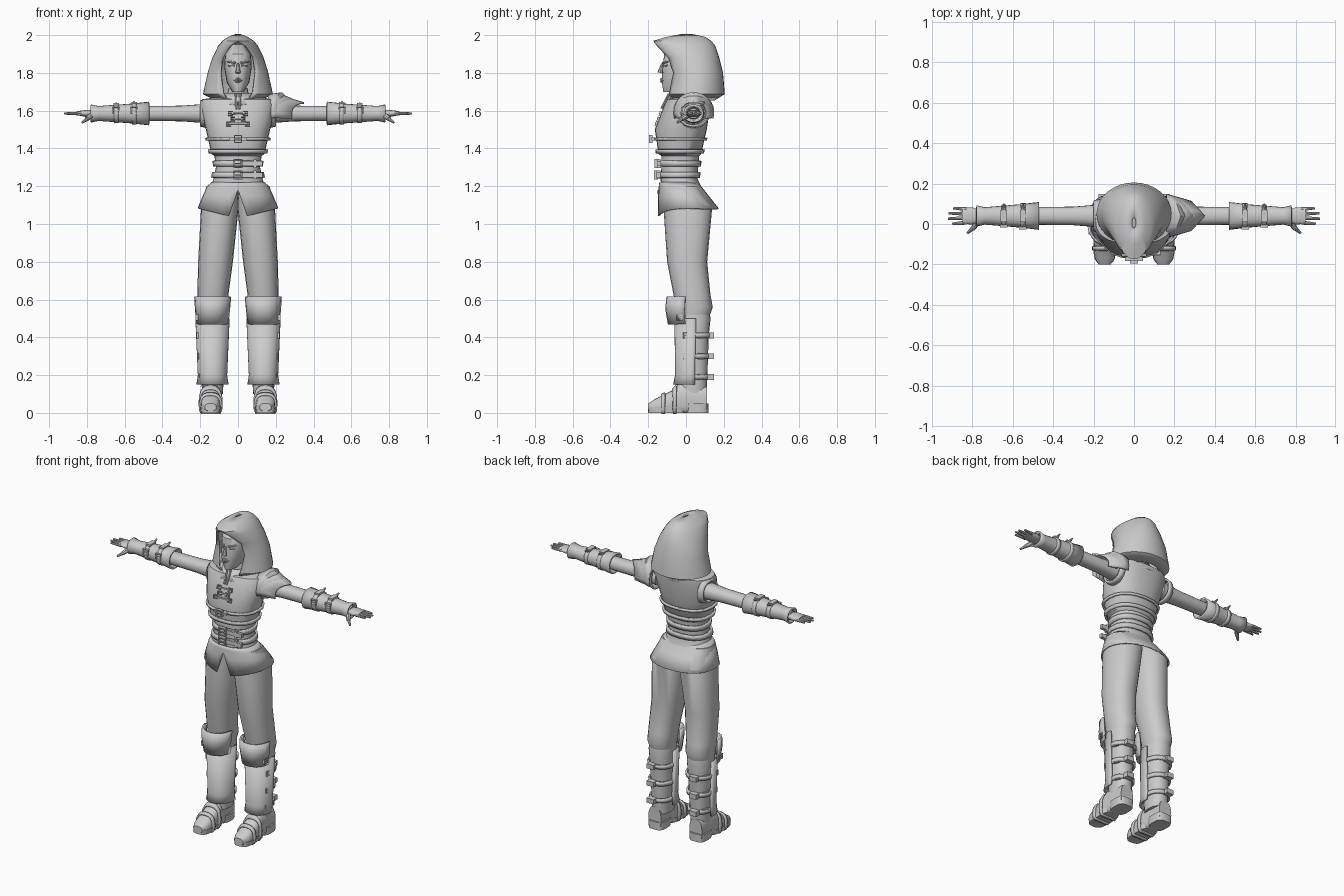
import bpy, bmesh, math
from mathutils import Matrix, Vector

if "Cube" in bpy.data.objects:
    bpy.data.objects.remove(bpy.data.objects["Cube"])

grey = bpy.data.materials.new("plain_grey")
grey.use_nodes = True
grey.diffuse_color = (0.6, 0.6, 0.6, 1)
grey.node_tree.nodes["Principled BSDF"].inputs["Base Color"].default_value = grey.diffuse_color

FRONT, OUTWARD, UP = Vector((0, -1, 0)), Vector((1, 0, 0)), Vector((0, 0, 1))
ARM_Y, ARM_Z, FOOT_X = 0.04, 1.585, 0.145
parts = []


def finish(name, bm, mirror=False, thick=0):
    """Turn a bmesh into a finished part, optionally thickened and mirrored."""
    bmesh.ops.remove_doubles(bm, verts=bm.verts, dist=0.0005)
    bmesh.ops.recalc_face_normals(bm, faces=bm.faces)
    mesh = bpy.data.meshes.new(name)
    bm.to_mesh(mesh)
    bm.free()
    mesh.materials.append(grey)
    part = bpy.data.objects.new(name, mesh)
    bpy.context.collection.objects.link(part)
    if thick:
        solid = part.modifiers.new("thickness", "SOLIDIFY")
        solid.thickness, solid.offset = thick, 0
    if mirror:
        part.modifiers.new("mirror", "MIRROR")
    parts.append(part)


def loft(name, stations, axis="z", centre=0, sides=20, gap=0, facing=1, square=0.9,
         mirror=False, thick=0, shape=None):
    """Skin ovals given as (position, half width, low edge, high edge, optional gap in degrees)."""
    bm = bmesh.new()
    rows = []
    for position, half, low, high, *own_gap in stations:
        middle = centre(position) if callable(centre) else centre
        opening = math.radians(own_gap[0] if own_gap else gap)
        row = []
        for i in range(sides + 1):
            turn = opening + (math.tau - 2 * opening) * i / sides
            s, c = math.sin(turn), -facing * math.cos(turn)
            across = middle + half * math.copysign(abs(s) ** square, s)
            along = (low + high) / 2 + (high - low) / 2 * math.copysign(abs(c) ** square, c)
            co = Vector({"x": (position, across, along),
                         "y": (across, position, along),
                         "z": (across, along, position)}[axis])
            row.append(bm.verts.new(shape(co) if shape else co))
        rows.append(row)
    for below, above in zip(rows, rows[1:]):
        for i in range(sides):
            bm.faces.new((below[i], below[i + 1], above[i + 1], above[i]))
    if not thick:
        bm.faces.new(rows[0][:-1])
        bm.faces.new(rows[-1][:-1])
    finish(name, bm, mirror, thick)


def section(profile, position, grow=0):
    """Station of a profile at any position, enlarged on all sides."""
    for a, b in zip(profile, profile[1:]):
        if min(a[0], b[0]) <= position <= max(a[0], b[0]):
            t = (position - a[0]) / (b[0] - a[0])
            half, low, high = (p + (q - p) * t for p, q in zip(a[1:], b[1:]))
            return position, half + grow, low - grow, high + grow


def wrap(name, profile, position, width, grow=0.008, **options):
    """Strap lying around a profiled part."""
    edges = (position - width / 2, position + width / 2)
    loft(name, [section(profile, p, grow) for p in edges], thick=0.012, **options)


def sleeve(name, stations, **options):
    """Tube around the arm axis from (x, radius) pairs."""
    loft(name, [(x, r, ARM_Z - r * 0.9, ARM_Z + r * 0.9) for x, r in stations],
         axis="x", centre=ARM_Y, mirror=True, **options)


def rod(name, start, end, base, tip, mirror=True):
    """Tapered rod between two points."""
    start, end = Vector(start), Vector(end)
    turn = (end - start).to_track_quat("Z", "Y").to_matrix().to_4x4()
    bm = bmesh.new()
    bmesh.ops.create_cone(bm, cap_ends=True, segments=8, radius1=base, radius2=tip,
                          depth=(end - start).length,
                          matrix=Matrix.Translation((start + end) / 2) @ turn)
    finish(name, bm, mirror)


def plates(name, at, normal, items, depth=0.02, mirror=False):
    """Boxes of (x, y, width, height) lying on a plane that faces the normal."""
    place = Matrix.Translation(at) @ Vector(normal).to_track_quat("Z", "Y").to_matrix().to_4x4()
    bm = bmesh.new()
    for x, y, width, height in items:
        bmesh.ops.create_cube(bm, size=1, matrix=place @ Matrix.Translation((x, y, 0))
                              @ Matrix.Diagonal((width, height, depth, 1)))
    finish(name, bm, mirror)


def buckle(name, at, normal, size=0.014, mirror=False):
    """Square buckle frame with a prong."""
    bar, span = size / 3, size * 2
    posts = [(side * size, 0, bar, span + bar) for side in (-1, 1)]
    rails = [(0, side * size, span, bar) for side in (-1, 0, 1)]
    plates(name, at, normal, posts + rails, size, mirror)


# Hood: rings open at the face and closing towards the peak
loft("hood", [(1.66, .12, -.09, .15, 28), (1.69, .18, -.1, .2, 25), (1.8, .155, -.09, .19, 36),
              (1.88, .13, -.12, .17, 38), (1.94, .1, -.16, .15, 24), (1.965, .08, -.17, .13, 0),
              (1.985, .05, -.1, .1), (2, .01, -.02, .03)], sides=28, square=1, thick=0.012)

# Head and face
loft("head", [(1.7, .03, -.12, .03), (1.75, .06, -.128, .07), (1.83, .073, -.124, .1),
              (1.9, .068, -.115, .09), (1.95, .03, -.05, .05)])
rod("nose", (0, -.125, 1.85), (0, -.138, 1.8), .006, .014, mirror=False)
for height in (1.755, 1.767):
    rod("lip", (0, -.13, height), (.024, -.118, 1.76), .008, .004)
rod("brow", (.014, -.122, 1.853), (.056, -.096, 1.86), .007, .004)
rod("eye", (.018, -.118, 1.838), (.05, -.1, 1.84), .007, .005)
loft("neck", [(1.62, .07, -.06, .08), (1.72, .05, -.05, .06)])
loft("collar", [(1.63, .11, -.115, .13), (1.69, .07, -.075, .1)], thick=0.012)

# Torso: vest with a stepped hem over a narrow waist
TORSO = [(1.18, .15, -.13, .09), (1.24, .13, -.135, .06), (1.3, .117, -.13, .065),
         (1.36, .125, -.13, .07), (1.37, .14, -.145, .08), (1.5, .17, -.165, .11),
         (1.63, .2, -.115, .13), (1.66, .19, -.1, .13), (1.67, .12, -.07, .11)]
loft("torso", TORSO, sides=28, square=0.85)


def torso_front(height, lift=0, x=0):
    return Vector((x, section(TORSO, height, lift)[2], height))


# Belts and chest strap with buckles
for height in (1.26, 1.32):
    wrap("belt", TORSO, height, 0.03, square=0.85)
    buckle("belt_buckle", torso_front(height, 0.025), FRONT, 0.021)
    plates("belt_tail", torso_front(height, 0.012, 0.07), FRONT, [(0, 0, .12, .026), (.02, 0, .014, .045)])
wrap("chest_strap", TORSO, 1.45, 0.014, square=0.85)
wrap("vest_hem", TORSO, 1.385, 0.02, square=0.85)
buckle("chest_buckle", torso_front(1.45, 0.03), FRONT, 0.018)
plates("chest_buckle_tongue", torso_front(1.45, 0.015), FRONT, [(0, 0, .09, .014)])

# Chest clasps in a staggered pattern and the throat fastening
for height, x in ((1.585, .04), (1.555, .028), (1.53, .05)):
    buckle("chest_clasp", torso_front(height, 0.004, x), FRONT + UP * 0.3, 0.011, mirror=True)
    plates("clasp_strap", torso_front(height), FRONT + UP * 0.3, [(0, 0, x * 2, .008)])
rod("throat_lace", (.008, -.13, 1.61), (.012, -.09, 1.69), .006, .006)


# Skirt with a split at the front and a slanted hem
def cut_hem(co):
    if abs(co.x) < 0.01 and co.y < 0:
        co.z = max(co.z, 1.18)
    elif co.z < 1.1:
        co.z = 1.08 if co.y > 0.05 else 1.03 + abs(co.x) / 4
    return co


loft("skirt", [(1.22, .135, -.138, .065), (1.2, .158, -.14, .075), (1.15, .182, -.142, .115),
               (1.05, .21, -.146, .17)], sides=32, thick=0.008, shape=cut_hem)


# Trousers
def leg_axis(height):
    return 0.135 - 0.08 * max(0, height - 0.6)


loft("trouser_leg", [(1.2, .08, -.11, .06), (1.1, .1, -.12, .14), (.8, .092, -.1, .112),
                     (.62, .082, -.065, .13), (.56, .08, -.055, .142), (.5, .07, -.045, .12)],
     centre=leg_axis, mirror=True)

# Boots with shin guards, knee guards and side straps
BOOT = [(.53, .072, -.045, .125), (.5, .075, -.045, .13), (.4, .07, -.04, .12), (.1, .055, -.04, .11)]
on_leg = {"centre": leg_axis, "mirror": True}
loft("boot_shaft", BOOT, **on_leg)
loft("shin_guard", [section(BOOT, height, grow) for height, grow in ((.5, .01), (.2, .012), (.15, .022))],
     gap=85, facing=-1, thick=0.012, **on_leg)
loft("knee_guard", [(.47, .08, -.09, .12), (.55, .088, -.104, .13), (.615, .093, -.098, .13)],
     sides=10, gap=98, facing=-1, thick=0.012, **on_leg)
buckle("knee_stud", (.218, -.035, .505), OUTWARD, mirror=True)
for height in (.41, .3, .19):
    wrap("boot_strap", BOOT, height, 0.024, **on_leg)
    edge = leg_axis(height) + section(BOOT, height)[1]
    for y in (0, .08):
        buckle("boot_buckle", (edge + .006 - y / 10, y, height), OUTWARD - FRONT * y * 6, mirror=True)
    plates("boot_strap_tail", (.15, .132, height), -FRONT, [(0, 0, .05, .03)], 0.035, mirror=True)


# Feet, flattened against the ground
def grounded(co):
    co.z = max(co.z, 0)
    return co


FOOT = [(-.2, .03, .01, .05), (-.17, .05, -.02, .07), (-.07, .054, -.02, .12),
        (-.03, .05, -.02, .16), (.11, .045, -.02, .14)]
on_foot = {"axis": "y", "centre": FOOT_X, "mirror": True, "shape": grounded}
loft("foot", FOOT, square=0.75, **on_foot)
for y in (-.12, -.06):
    wrap("foot_strap", FOOT, y, 0.02, 0.004, square=0.75, **on_foot)
for name, front, back, top in (("sole", -.2, 0, .03), ("heel", 0, .12, .05)):
    loft(name, [(0, .052, front, back), (top, .056, front, back)], centre=FOOT_X, square=0.6, mirror=True)

# Arms and buckled bracers
sleeve("arm", [(.15, .058), (.3, .046), (.6, .042), (.78, .03)])
sleeve("armhole_trim", [(.165, .08), (.2, .07)], thick=0.012)
sleeve("bracer", [(.47, .064), (.56, .053), (.74, .038), (.78, .048)], thick=0.01)
for x, radius in ((.55, .058), (.645, .05)):
    sleeve("bracer_strap", [(x - .012, radius), (x + .012, radius)], thick=0.012)
    buckle("bracer_buckle", (x, ARM_Y - radius, ARM_Z + .015), FRONT, 0.016, mirror=True)
    top = Vector((x, ARM_Y, ARM_Z + radius * 0.9))
    plates("bracer_strap_tail", top, UP, [(0, 0, .03, .06)], mirror=True)
    rod("bracer_stud", top - FRONT * 0.03, top - FRONT * 0.06 + UP * 0.01, .01, .004)

# Hands
loft("palm", [(.76, .028, 1.566, 1.604), (.8, .042, 1.566, 1.604), (.85, .04, 1.576, 1.598)],
     axis="x", centre=ARM_Y, mirror=True)
for i, reach in enumerate((.9, .92, .918, .895)):
    spread = i - 1.5
    rod("finger", (.83, ARM_Y + spread * .022, ARM_Z), (reach, ARM_Y + spread * .026, ARM_Z), .0105, .006)
rod("thumb_base", (.77, .015, 1.58), (.8, -.025, 1.555), .016, .012)
rod("thumb_tip", (.796, -.02, 1.558), (.825, -.045, 1.537), .011, .006)


# Layered pointed guard on the left shoulder
def pointed(co):
    spread = min(1, abs(co.y - ARM_Y) * 10)
    co.x = 0.16 + (co.x - 0.16) * (1 - spread / 2)
    return co


for layer in range(3):
    reach, top = .35 - layer * .04, 1.665 + layer * .009
    loft("shoulder_guard", [(.16, .105, 1.5, top), (.23, .095, 1.5, top + .01), (reach, .07, 1.51, top - .025)],
         axis="x", centre=ARM_Y, sides=14, gap=75, thick=0.009, shape=pointed)

# Smooth shading with crisp edges
bpy.ops.object.select_all(action="DESELECT")
for part in parts:
    part.select_set(True)
bpy.context.view_layer.objects.active = parts[0]
bpy.ops.object.shade_smooth_by_angle(angle=math.radians(40))
